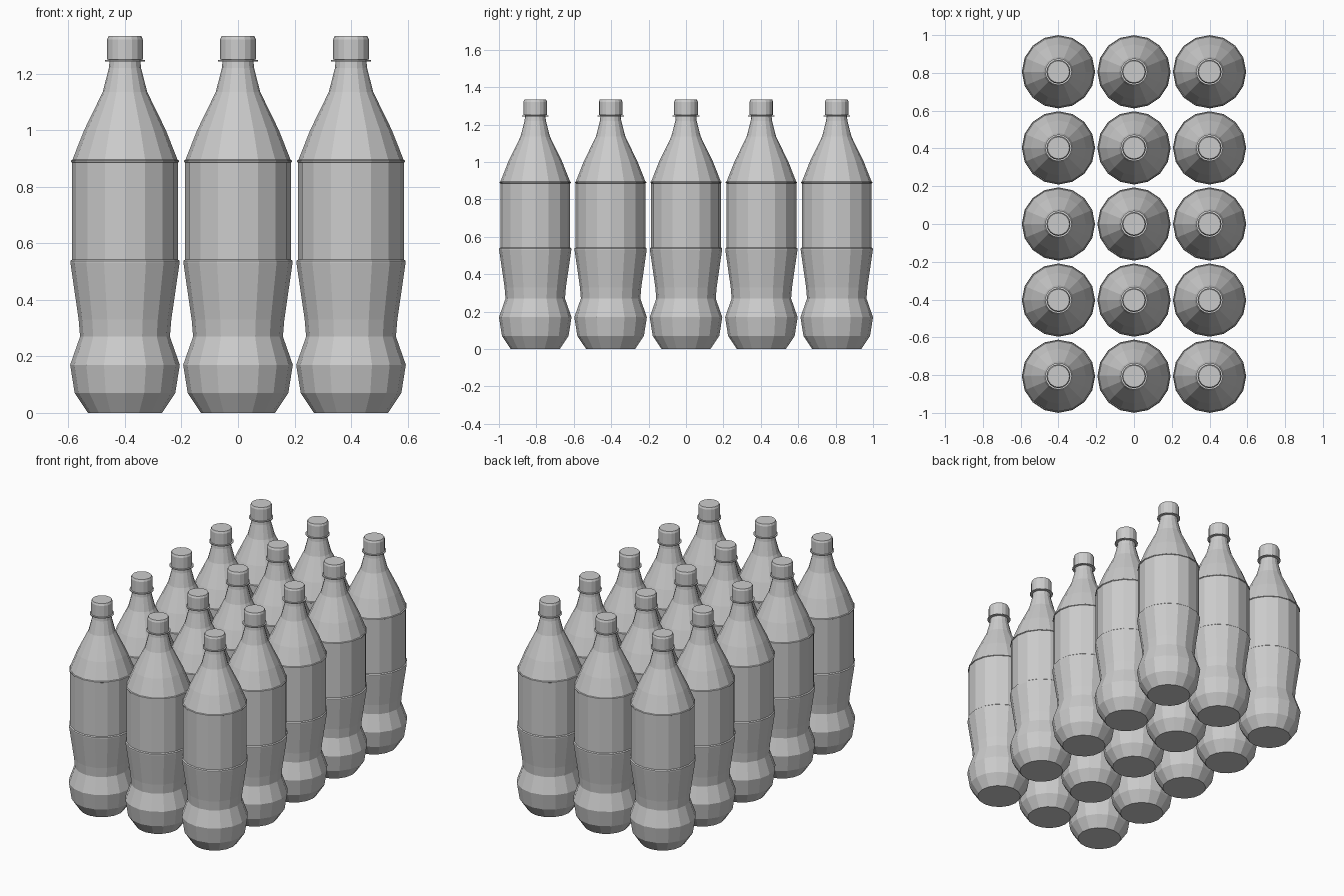
import bpy, bmesh, math

if "Cube" in bpy.data.objects:
    bpy.data.objects.remove(bpy.data.objects["Cube"])

SIDES = 16
X_STEP, Y_STEP = 0.40, 0.403


def lathe_mesh(name, profile):
    """Closed flat-shaded solid of revolution from (radius, height) points."""
    bm = bmesh.new()
    rings = []
    for r, z in profile:
        rings.append([bm.verts.new((r * math.cos(2 * math.pi * i / SIDES),
                                    r * math.sin(2 * math.pi * i / SIDES), z))
                      for i in range(SIDES)])
    for low, high in zip(rings, rings[1:]):
        for i in range(SIDES):
            j = (i + 1) % SIDES
            bm.faces.new((low[i], low[j], high[j], high[i]))
    bm.faces.new(rings[0][::-1])
    bm.faces.new(rings[-1])
    bmesh.ops.recalc_face_normals(bm, faces=bm.faces)
    mesh = bpy.data.meshes.new(name)
    bm.to_mesh(mesh)
    bm.free()
    return mesh


# Bottle: base, waist, label panel with lips, shoulder, neck and collar
bottle = lathe_mesh("bottle", [
    (0.131, 0.0), (0.178, 0.07), (0.194, 0.17), (0.159, 0.27),
    (0.164, 0.33), (0.193, 0.53), (0.193, 0.538), (0.187, 0.543),
    (0.187, 0.886), (0.191, 0.888), (0.191, 0.893), (0.186, 0.896),
    (0.145, 1.0), (0.079, 1.135), (0.057, 1.22), (0.055, 1.243),
    (0.071, 1.244), (0.071, 1.249), (0.055, 1.25)])

# Screw cap with a bevelled top edge
cap = lathe_mesh("cap", [
    (0.063, 1.25), (0.063, 1.322), (0.058, 1.334)])

# Crate-style grid: three across, five deep
for col in range(-1, 2):
    for row in range(-2, 3):
        for mesh in (bottle, cap):
            obj = bpy.data.objects.new(mesh.name, mesh)
            obj.location = (col * X_STEP, row * Y_STEP, 0)
            bpy.context.collection.objects.link(obj)
